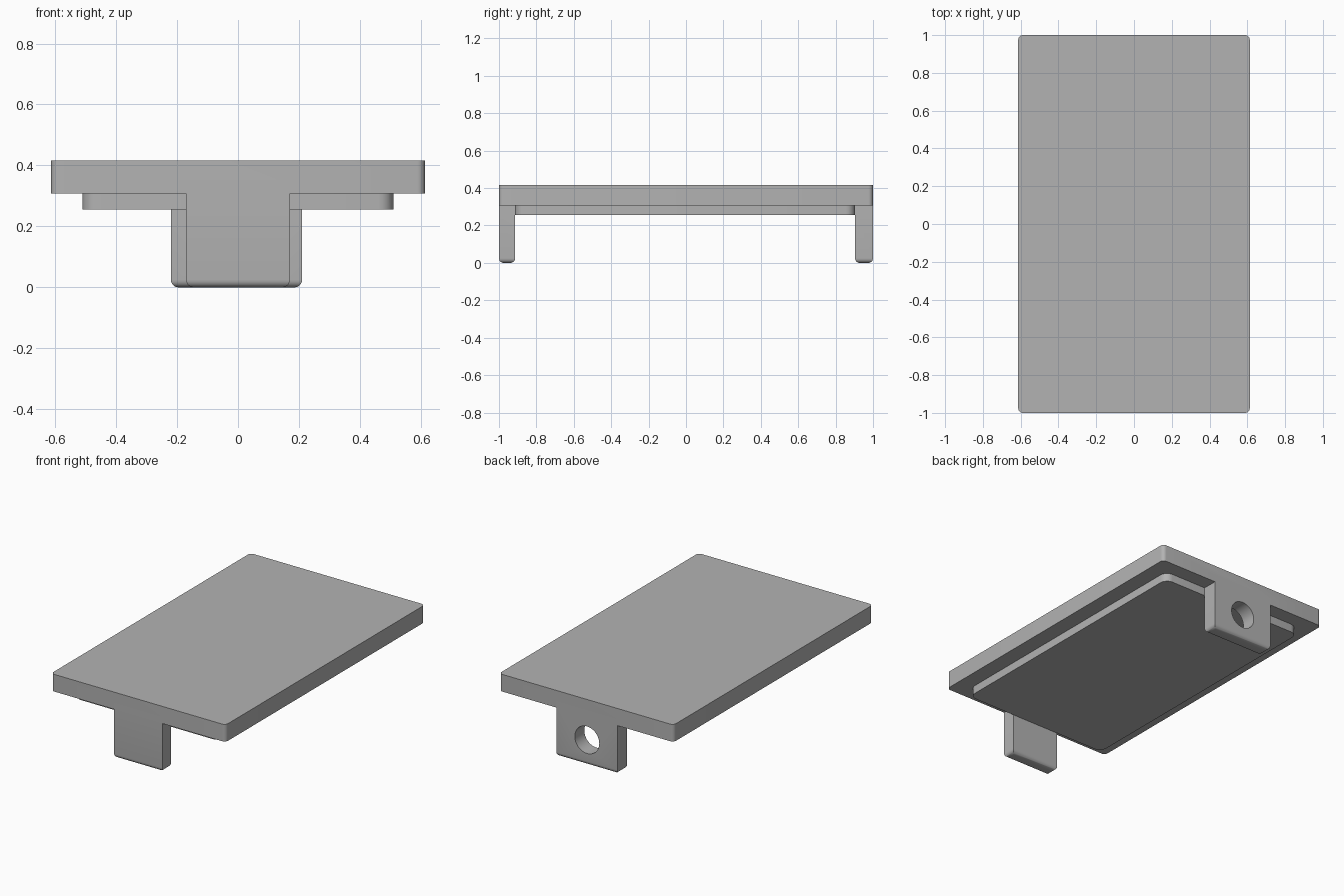
import bpy
import bmesh
from mathutils import Matrix

if "Cube" in bpy.data.objects:
    bpy.data.objects.remove(bpy.data.objects["Cube"], do_unlink=True)

grey = bpy.data.materials.new("plain_grey")
grey.use_nodes = True
colour = (0.45, 0.45, 0.45, 1)
grey.diffuse_color = colour
grey.node_tree.nodes["Principled BSDF"].inputs["Base Color"].default_value = colour


def finish(name, bm):
    mesh = bpy.data.meshes.new(name)
    bm.to_mesh(mesh)
    bm.free()
    mesh.materials.append(grey)
    obj = bpy.data.objects.new(name, mesh)
    bpy.context.collection.objects.link(obj)
    return obj


def rounded_box(name, low, high, radius, pick):
    """Box between two corners, with the edges chosen by pick rounded."""
    bm = bmesh.new()
    bmesh.ops.create_cube(bm, size=1)
    for v in bm.verts:
        v.co = [(a + b) / 2 + c * (b - a) for a, b, c in zip(low, high, v.co)]
    edges = [e for e in bm.edges if pick(e, low)]
    bmesh.ops.bevel(bm, geom=edges, offset=radius, segments=6, profile=0.5, affect='EDGES')
    return finish(name, bm)


def upright(edge, low):
    return abs(edge.verts[0].co.z - edge.verts[1].co.z) > 0.01


def lowest(edge, low):
    return all(abs(v.co.z - low[2]) < 1e-4 for v in edge.verts)


def merge(target, other, operation):
    mod = target.modifiers.new(operation.lower(), 'BOOLEAN')
    mod.operation = operation
    mod.solver = 'EXACT'
    mod.object = other
    bpy.context.view_layer.objects.active = target
    bpy.ops.object.modifier_apply(modifier=mod.name)
    bpy.data.objects.remove(other, do_unlink=True)


# Top plate and the stepped lip beneath it
plate = rounded_box("top_plate_with_tabs", (-0.613, -1, 0.308), (0.613, 1, 0.417), 0.025, upright)
lip = rounded_box("lower_lip", (-0.51, -0.914, 0.255), (0.51, 0.904, 0.32), 0.05, upright)

# Hanging tabs, rounded along the bottom; the back one is wider
front_tab = rounded_box("front_tab", (-0.17, -1, 0), (0.17, -0.914, 0.35), 0.025, lowest)
back_tab = rounded_box("back_tab", (-0.22, 0.904, 0), (0.21, 1, 0.35), 0.025, lowest)

# Round hole through the back tab
bm = bmesh.new()
bmesh.ops.create_cone(bm, cap_ends=True, segments=48, radius1=0.086, radius2=0.086, depth=0.4,
                      matrix=Matrix.Translation((-0.005, 0.95, 0.16)) @ Matrix.Rotation(1.5707963, 4, 'X'))
merge(back_tab, finish("hole_cutter", bm), 'DIFFERENCE')

# Fuse the parts into one clean body
for part in (lip, front_tab, back_tab):
    merge(plate, part, 'UNION')

bpy.ops.object.select_all(action='DESELECT')
plate.select_set(True)
bpy.context.view_layer.objects.active = plate
bpy.ops.object.shade_smooth_by_angle(angle=0.6)
